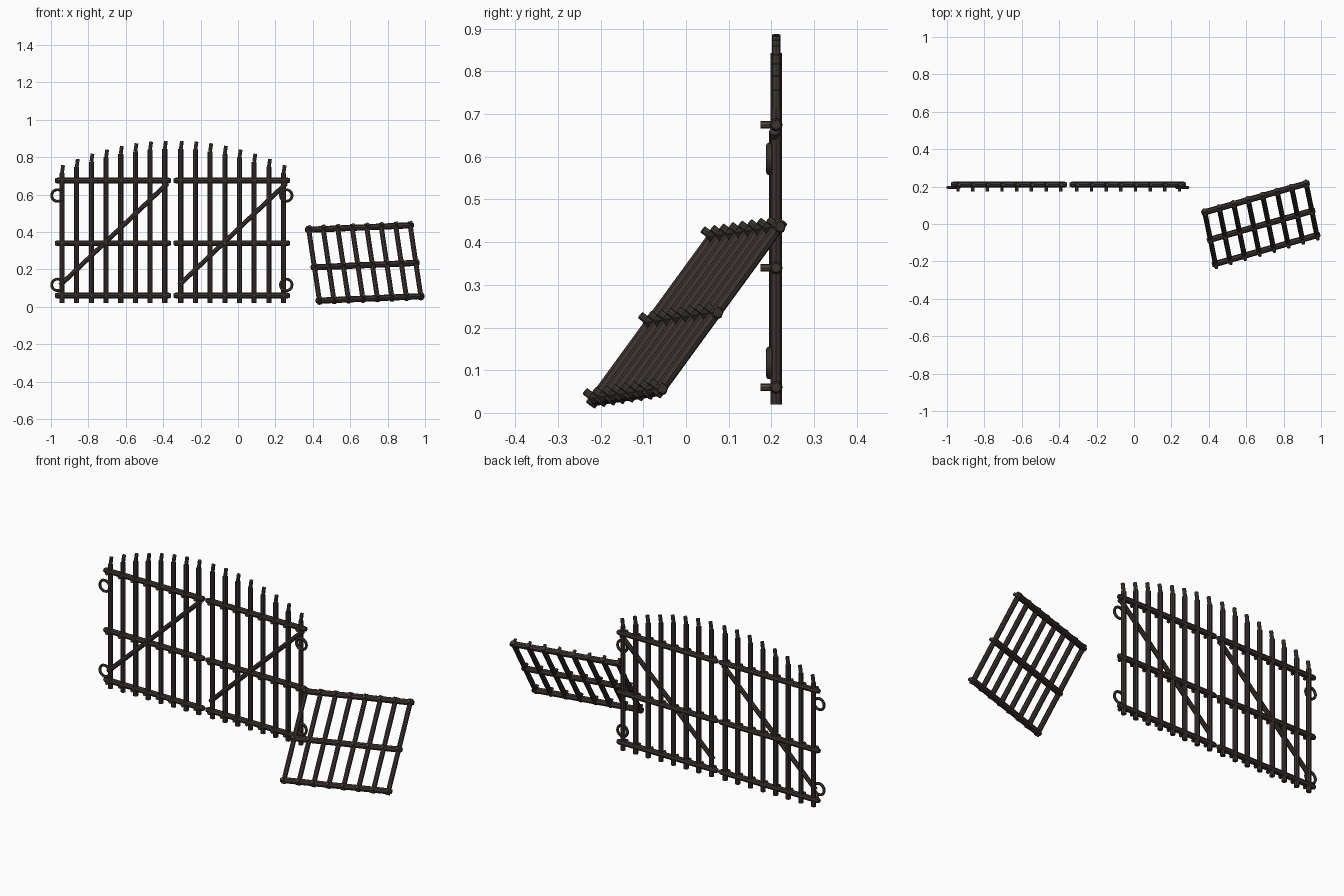
import bpy
import bmesh
import math
from mathutils import Vector

cube = bpy.data.objects.get("Cube")
if cube:
    bpy.data.objects.remove(cube, do_unlink=True)


def material(name, rgb):
    mat = bpy.data.materials.new(name)
    mat.use_nodes = True
    mat.diffuse_color = (*rgb, 1)
    mat.node_tree.nodes["Principled BSDF"].inputs["Base Color"].default_value = (*rgb, 1)
    return mat


IRON = material("dark iron", (0.042, 0.032, 0.030))
WORN = material("worn iron", (0.065, 0.055, 0.046))


def finish(name, bm, mat):
    mesh = bpy.data.meshes.new(name)
    bmesh.ops.recalc_face_normals(bm, faces=bm.faces)
    bm.to_mesh(mesh)
    bm.free()
    mesh.materials.append(mat)
    obj = bpy.data.objects.new(name, mesh)
    bpy.context.collection.objects.link(obj)
    return obj


def rod(name, start, end, radius, mat=IRON, sides=8, end_radius=None):
    """Round bar between two points, optionally tapered."""
    start, end = Vector(start), Vector(end)
    axis = end - start
    bm = bmesh.new()
    bmesh.ops.create_cone(bm, cap_ends=True, segments=sides, radius1=radius,
                          radius2=radius if end_radius is None else end_radius,
                          depth=axis.length)
    turn = axis.to_track_quat('Z', 'Y').to_matrix().to_4x4()
    turn.translation = (start + end) / 2
    bm.transform(turn)
    return finish(name, bm, mat)


def rail(name, start, end, radius):
    """Crossbar with short tapered ends."""
    start, end = Vector(start), Vector(end)
    cap = (end - start).normalized() * 0.012
    rod(name, start + cap, end - cap, radius)
    for tip, base in ((start, start + cap), (end, end - cap)):
        rod(name + "_end", base, tip, radius, end_radius=radius * 0.7)


def ring(name, centre, major, minor, around=20, tube=8):
    """Upright ring facing the front."""
    bm = bmesh.new()
    loops = []
    for i in range(around):
        a = math.tau * i / around
        out = Vector((math.cos(a), 0, math.sin(a)))
        loop = []
        for j in range(tube):
            b = math.tau * j / tube
            offset = out * (major + minor * math.cos(b)) + Vector((0, minor * math.sin(b), 0))
            loop.append(bm.verts.new(Vector(centre) + offset))
        loops.append(loop)
    for i in range(around):
        p, q = loops[i], loops[(i + 1) % around]
        for j in range(tube):
            k = (j + 1) % tube
            bm.faces.new((p[j], p[k], q[k], q[j]))
    finish(name, bm, WORN)


BAR_R, RAIL_R, STEP, COUNT = 0.0135, 0.0155, 0.0785, 8
GATE_Y = 0.211
HEIGHTS = (0.757, 0.79, 0.818, 0.84, 0.86, 0.874, 0.883, 0.886)

# Two arched gate leaves
for side, first_x, heights in (("right", -0.941, HEIGHTS), ("left", -0.306, HEIGHTS[::-1])):
    xs = [first_x + STEP * i for i in range(COUNT)]
    for x, top in zip(xs, heights):
        neck = (x, GATE_Y, top - 0.043)
        rod(side + "_gate_bar", (x, GATE_Y, 0.02), neck, BAR_R)
        rod(side + "_gate_bar_tip", neck, (x + 0.006, GATE_Y, top), 0.010, WORN)
    for z in (0.06, 0.34, 0.675):
        rail(side + "_gate_rail", (xs[0] - 0.038, GATE_Y, z), (xs[-1] + 0.034, GATE_Y, z), RAIL_R)
        for x in xs:
            rod(side + "_gate_stud", (x, GATE_Y, z), (x, 0.175, z), 0.009, WORN)
    rod(side + "_gate_brace", (xs[0] - 0.01, GATE_Y - 0.004, 0.115),
        (xs[-1] + 0.015, GATE_Y - 0.004, 0.66), 0.0125)
    # Hinge rings on the outer edge
    hinge_x = -0.965 if side == "right" else 0.258
    for z in (0.117, 0.595):
        ring(side + "_hinge_ring", (hinge_x, 0.195, z), 0.031, 0.0075)

# Loose leaning grate
corner = Vector((0.361, 0.058, 0.411))
along = Vector((0.577, 0.163, 0.025))
down = Vector((0.057, -0.276, -0.379))
normal = down.cross(along).normalized()
if normal.y > 0:
    normal.negate()
overhang = down.normalized() * 0.018

for fraction in (0, 0.53, 1):
    start = corner + down * fraction
    rail("grate_rail", start, start + along, 0.0165)
    for i in range(COUNT):
        spot = start + along * (0.03 + 0.94 * i / (COUNT - 1))
        rod("grate_stud", spot, spot + normal * 0.03, 0.009, WORN)
for i in range(COUNT):
    top = corner + along * (0.03 + 0.94 * i / (COUNT - 1))
    rod("grate_bar", top - overhang, top + down + overhang, BAR_R)
